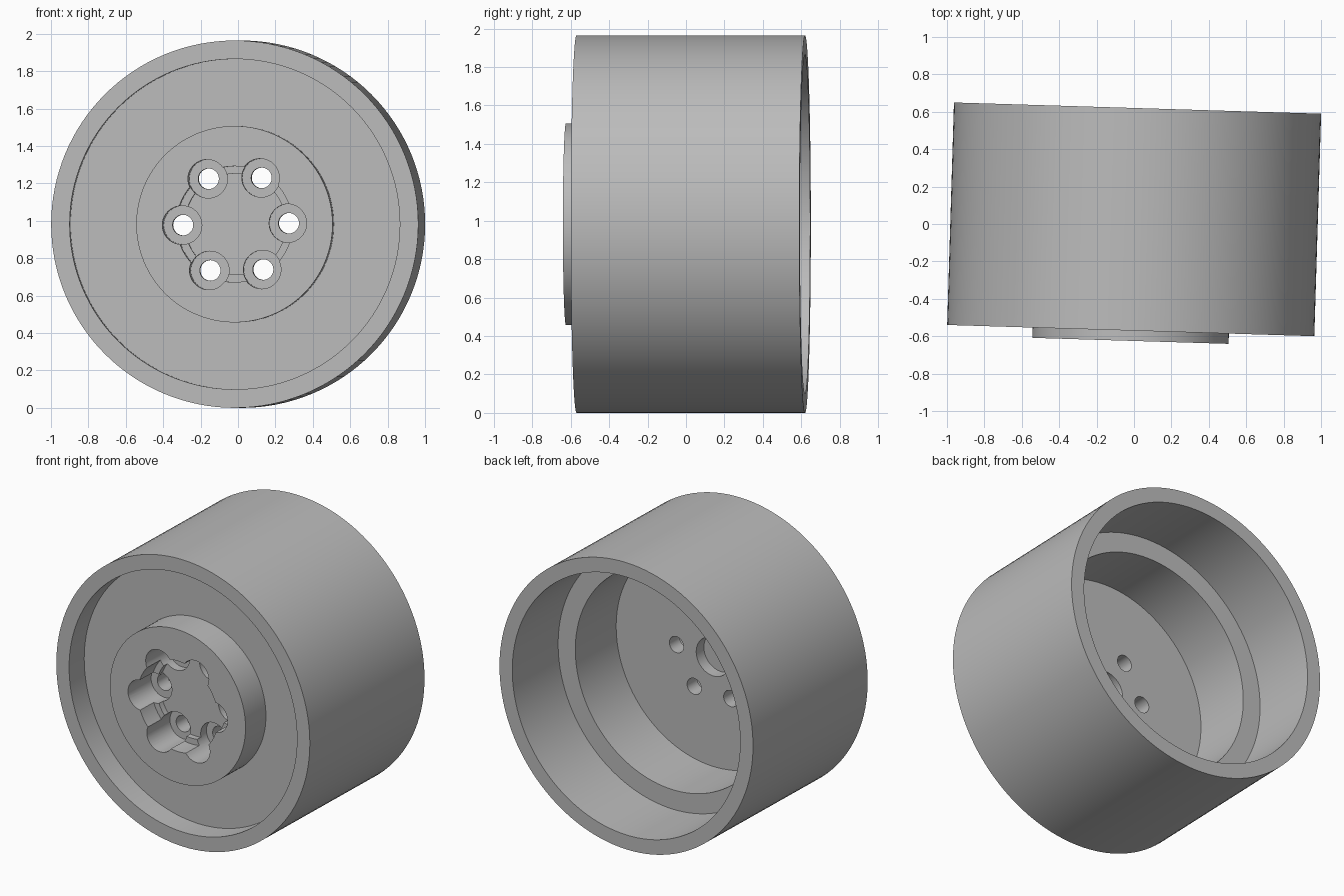
import bpy
import bmesh
from math import cos, sin, pi, radians
from mathutils import Matrix, Vector

cube = bpy.data.objects.get("Cube")
if cube:
    bpy.data.objects.remove(cube, do_unlink=True)

# One plain grey for the whole part
grey = bpy.data.materials.new("plain_grey")
grey.use_nodes = True
colour = (0.5, 0.5, 0.5, 1)
grey.diffuse_color = colour
grey.node_tree.nodes["Principled BSDF"].inputs["Base Color"].default_value = colour


def lathe(name, profile, segments):
    """Revolve a closed (radius, y) outline around the y axis."""
    bm = bmesh.new()
    rings = []
    for r, y in profile:
        if r == 0:
            rings.append([bm.verts.new((0, y, 0))] * segments)
        else:
            rings.append([bm.verts.new((r * cos(2 * pi * i / segments), y,
                                        r * sin(2 * pi * i / segments)))
                          for i in range(segments)])
    for a, b in zip(rings, rings[1:]):
        for i in range(segments):
            j = (i + 1) % segments
            corners = list(dict.fromkeys((a[i], a[j], b[j], b[i])))
            bm.faces.new(corners)
    bmesh.ops.recalc_face_normals(bm, faces=bm.faces)
    mesh = bpy.data.meshes.new(name)
    bm.to_mesh(mesh)
    bm.free()
    mesh.materials.append(grey)
    obj = bpy.data.objects.new(name, mesh)
    bpy.context.collection.objects.link(obj)
    return obj


# Drum outline: stepped socket, hub boss, front recess, shell, stepped back
RIM, RECESS, STEP = 0.982, 0.883, 0.75
FRONT, BACK, BOSS_FACE = -0.57, 0.62, -0.625
drum = lathe("wheel_drum", [
    (0, -0.445), (0.27, -0.445), (0.27, -0.485), (0.31, -0.485),
    (0.31, BOSS_FACE), (0.525, BOSS_FACE), (0.525, -0.413),
    (RECESS, -0.413), (RECESS, FRONT), (RIM, FRONT), (RIM, BACK),
    (RECESS, BACK), (RECESS, 0.144), (STEP, 0.144), (STEP, -0.28),
    (0.13, -0.28), (0.13, -0.36), (0, -0.36)], 128)

# Six counterbored bolt holes
COUNTERBORE_FLOOR = -0.385
for i in range(6):
    a = radians(60 * i + 1)
    cutter = lathe("bolt_hole_cutter", [
        (0, -0.7), (0.103, -0.7), (0.103, COUNTERBORE_FLOOR),
        (0.055, COUNTERBORE_FLOOR), (0.055, -0.2), (0, -0.2)], 40)
    cutter.data.transform(Matrix.Translation(
        Vector((0.283 * cos(a), 0, 0.283 * sin(a)))))
    cutter.hide_render = True
    cut = drum.modifiers.new("bolt_hole", 'BOOLEAN')
    cut.operation = 'DIFFERENCE'
    cut.solver = 'EXACT'
    cut.object = cutter
    bpy.context.view_layer.objects.active = drum
    bpy.ops.object.modifier_apply(modifier=cut.name)
    bpy.data.objects.remove(cutter, do_unlink=True)

# Smooth round walls, crisp edges
bpy.ops.object.select_all(action='DESELECT')
drum.select_set(True)
bpy.context.view_layer.objects.active = drum
bpy.ops.object.shade_smooth_by_angle(angle=radians(30))

# Slight turn about the vertical, resting on the ground
drum.rotation_euler.z = radians(-1.75)
drum.location.z = RIM
